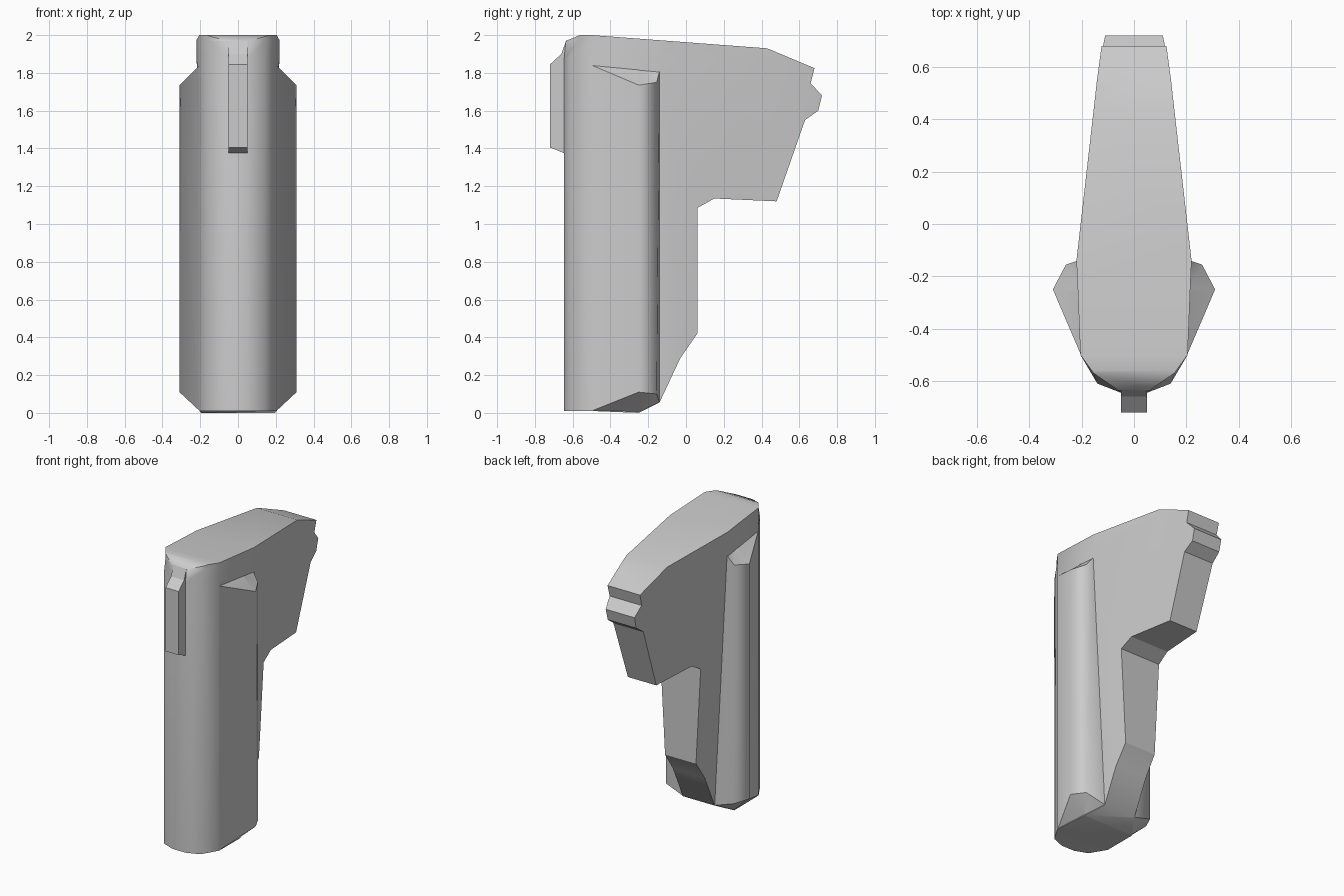
import bpy, bmesh
from math import radians

if "Cube" in bpy.data.objects:
    bpy.data.objects.remove(bpy.data.objects["Cube"])


def add_object(name, verts, faces):
    mesh = bpy.data.meshes.new(name)
    mesh.from_pydata(verts, [], faces)
    bm = bmesh.new()
    bm.from_mesh(mesh)
    bmesh.ops.recalc_face_normals(bm, faces=bm.faces)
    bm.to_mesh(mesh)
    bm.free()
    ob = bpy.data.objects.new(name, mesh)
    bpy.context.collection.objects.link(ob)
    return ob


def loft(name, rings, cap=None):
    # Closed rings of equal length, bridged in order and capped
    n = len(rings[0])
    verts = [p for ring in rings for p in ring]
    last = len(verts) - n
    cap = cap or [tuple(range(n))]
    faces = [tuple(i + base for i in f) for f in cap for base in (0, last)]
    for r in range(len(rings) - 1):
        for i in range(n):
            j = (i + 1) % n
            faces.append((r * n + i, r * n + j, (r + 1) * n + j, (r + 1) * n + i))
    return add_object(name, verts, faces)


def side_extrude(name, profile, half):
    return loft(name, [[(x, y, z) for y, z in profile] for x in (-half, half)])


def boolean(target, other, operation):
    mod = target.modifiers.new("bool", 'BOOLEAN')
    mod.operation, mod.solver, mod.object = operation, 'EXACT', other
    bpy.context.view_layer.objects.active = target
    bpy.ops.object.modifier_apply(modifier=mod.name)
    bpy.data.objects.remove(other, do_unlink=True)


# Body: side outline of grip and head
body = side_extrude("body", [
    (-0.70, 0.01), (-0.50, 0.01), (-0.25, 0.0), (-0.14, 0.055), (-0.03, 0.29),
    (0.06, 0.42), (0.06, 1.085), (0.15, 1.135), (0.48, 1.12), (0.63, 1.55),
    (0.70, 1.60), (0.72, 1.68), (0.66, 1.745), (0.68, 1.825), (0.43, 1.93),
    (-0.50, 2.0), (-0.56, 2.0), (-0.635, 1.97), (-0.66, 1.90), (-0.70, 1.80)], 0.4)


# Plan shape that tapers the body: narrower at the back and towards the bottom
def plan(z, nose, mid):
    d = 0.054 * max(0, 1.88 - z)
    half = [nose, mid, (0.205, -0.50), (0.215 - 0.2 * d, -0.25), (0.22 - d, -0.14),
            (0.155 - d, 0.43), (0.127 - d, 0.68), (0.118 - d, 0.74)]
    return [(x, y, z) for x, y in half] + [(-x, y, z) for x, y in reversed(half)]


low, high = ((0.05, -0.645), (0.14, -0.61)), ((0.06, -0.636), (0.155, -0.57))
taper = loft("taper", [plan(-0.02, *low), plan(1.88, *low),
                       plan(1.97, *high), plan(2.05, *high)])
boolean(body, taper, 'INTERSECT')

# Side swells along the grip, with sloped ends
bottom = [(0.204, -0.498, 0.011), (0.31, -0.25, 0.11), (0.26, -0.155, 0.10),
          (0.12, -0.14, 0.056), (0.19, -0.25, 0.003)]
top = [(0.204, -0.498, 1.84), (0.31, -0.25, 1.735), (0.26, -0.155, 1.75),
       (0.215, -0.14, 1.81), (0.21, -0.25, 1.82)]
for s in (-1, 1):
    wing = loft("side_swell", [[(s * x, y, z) for x, y, z in ring] for ring in (bottom, top)],
                [(4, 0, 1), (4, 1, 2), (4, 2, 3)])
    boolean(body, wing, 'UNION')

# Front clip, running up into the roof
clip = side_extrude("front_clip", [(-0.60, 1.375), (-0.645, 1.375), (-0.72, 1.405),
                                   (-0.72, 1.845), (-0.66, 1.90), (-0.635, 1.97),
                                   (-0.60, 1.97)], 0.05)

for ob, angle in ((body, 30), (clip, 10)):
    bpy.ops.object.select_all(action='DESELECT')
    ob.select_set(True)
    bpy.context.view_layer.objects.active = ob
    bpy.ops.object.shade_smooth_by_angle(angle=radians(angle))

# Round shading around the grip: soften its upright and crosswise edges
bm = bmesh.new()
bm.from_mesh(body.data)
for e in bm.edges:
    a, b = (v.co for v in e.verts)
    d = (b - a).normalized() if e.calc_length() > 1e-5 else b - a
    if (max(abs(d.x), abs(d.z)) > 0.95 and (a.y + b.y) / 2 < -0.13
            and len(e.link_faces) == 2 and e.calc_face_angle(0) < radians(60)):
        e.smooth = True
bm.to_mesh(body.data)
bm.free()
